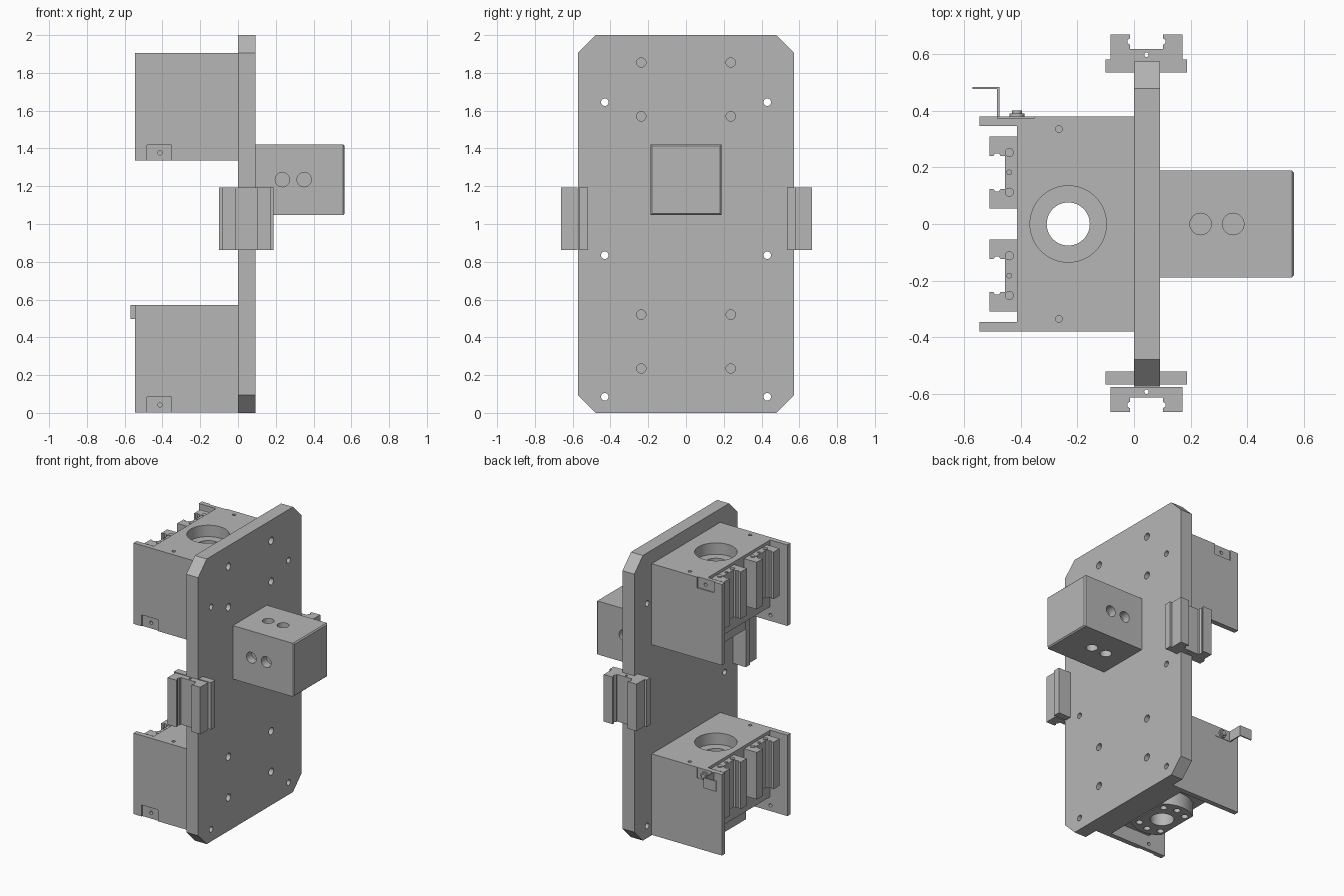
import bpy
import bmesh
from math import cos, sin, pi, radians
from mathutils import Vector

cube = bpy.data.objects.get("Cube")
if cube:
    bpy.data.objects.remove(cube, do_unlink=True)

grey = bpy.data.materials.new("machined_grey")
grey.use_nodes = True
grey.diffuse_color = (0.47, 0.47, 0.47, 1)
grey.node_tree.nodes["Principled BSDF"].inputs["Base Color"].default_value = grey.diffuse_color


def prism(name, pts, lo, hi, axis="Z"):
    """Extrude a 2D profile along an axis; points use the other two axes in order."""
    place = {"X": lambda a, b, t: (t, a, b),
             "Y": lambda a, b, t: (a, t, b),
             "Z": lambda a, b, t: (a, b, t)}[axis]
    bm = bmesh.new()
    low = [bm.verts.new(place(a, b, lo)) for a, b in pts]
    high = [bm.verts.new(place(a, b, hi)) for a, b in pts]
    bm.faces.new(low)
    bm.faces.new(high)
    for i in range(len(pts)):
        j = (i + 1) % len(pts)
        bm.faces.new((low[i], low[j], high[j], high[i]))
    bmesh.ops.recalc_face_normals(bm, faces=bm.faces)
    mesh = bpy.data.meshes.new(name)
    bm.to_mesh(mesh)
    bm.free()
    mesh.materials.append(grey)
    ob = bpy.data.objects.new(name, mesh)
    bpy.context.collection.objects.link(ob)
    return ob


def rect(a0, a1, b0, b1):
    return [(a0, b0), (a1, b0), (a1, b1), (a0, b1)]


def circle(a, b, r, n=32):
    return [(a + r * cos(2 * pi * i / n), b + r * sin(2 * pi * i / n)) for i in range(n)]


def cut(ob, pts, lo, hi, axis="Z"):
    """Subtract a prism and discard the cutter."""
    cutter = prism("cutter", pts, lo, hi, axis)
    cutter.hide_render = True
    mod = ob.modifiers.new("cut", "BOOLEAN")
    mod.operation = "DIFFERENCE"
    mod.solver = "EXACT"
    mod.object = cutter
    bpy.context.view_layer.objects.active = ob
    bpy.ops.object.modifier_apply(modifier=mod.name)
    bpy.data.objects.remove(cutter, do_unlink=True)


# Back plate with clipped corners
W, C = 0.573, 0.095
plate = prism("main_plate", [(-W + C, 0), (W - C, 0), (W, C), (W, 2 - C),
                             (W - C, 2), (-W + C, 2), (-W, 2 - C), (-W, C)], 0, 0.092, "X")
for side in (-1, 1):
    for z in (0.085, 0.835, 1.645):
        cut(plate, circle(side * 0.43, z, 0.02, 20), -0.1, 0.2, "X")
    for z in (0.235, 0.52, 1.57, 1.855):
        cut(plate, circle(side * 0.237, z, 0.025, 20), 0.03, 0.2, "X")

# Connection block with paired ports on four sides
block = prism("port_block", rect(-0.188, 0.188, 1.047, 1.422), 0.092, 0.565, "X")
bm = bmesh.new()
bm.from_mesh(block.data)
end_edges = [e for e in bm.edges if all(v.co.x > 0.5 for v in e.verts)]
bmesh.ops.bevel(bm, geom=end_edges, offset=0.008, segments=1, affect="EDGES")
bm.to_mesh(block.data)
bm.free()
for x in (0.235, 0.35):
    for lo, hi in ((1.36, 1.5), (1.0, 1.11)):
        cut(block, circle(x, 0, 0.038), lo, hi)
    for lo, hi in ((0.13, 0.3), (-0.3, -0.13)):
        cut(block, circle(x, 1.235, 0.038), lo, hi, "Y")

# Half outline of a grooved clamp channel: across, outward
HALF = [(0.127, 0), (0.127, 0.088), (0.058, 0.088), (0.058, 0.075), (0.067, 0.07),
        (0.067, 0.058), (0.058, 0.052), (0.058, 0.038)]
CHANNEL = HALF + [(-u, v) for u, v in reversed(HALF)]

# Side sliders gripping the plate edges
for side, word in ((-1, "right"), (1, "left")):
    edge_y = 0.58 if side > 0 else 0.575
    base_y = (0.535, 0.58) if side > 0 else (-0.567, -0.52)
    prism("slider_base_" + word, rect(-0.1, 0.187, *base_y), 0.862, 1.192)
    slider = prism("slider_channel_" + word,
                   [(0.044 + u, side * (edge_y + v)) for u, v in CHANNEL], 0.862, 1.192)
    cut(slider, circle(0.044, side * (edge_y + 0.017), 0.008, 16), 0.8, 1.3)

# Bearing housings
HX = -0.232
HOUSING = [(0, -0.38), (-0.545, -0.38), (-0.545, -0.345), (-0.412, -0.345),
           (-0.412, 0.345), (-0.545, 0.345), (-0.545, 0.38), (0, 0.38)]
for z0, word in ((0.003, "lower"), (1.337, "upper")):
    top = z0 + 0.568
    housing = prism("housing_" + word, HOUSING, z0, top)
    # open pocket underneath, stepped bore, and top screw holes
    cut(housing, rect(-0.6, -0.1, -0.345, 0.345), z0 - 0.1, z0 + 0.1)
    cut(housing, circle(HX, 0, 0.076, 48), z0 - 0.1, top + 0.1)
    cut(housing, circle(HX, 0, 0.135, 48), top - 0.08, top + 0.1)
    for side in (-1, 1):
        cut(housing, circle(-0.265, side * 0.335, 0.012, 16), top - 0.05, top + 0.1)
    # cable tab seats: low on the right wall, high on the left wall
    for side, lo, hi, hole_z in ((-1, z0 - 0.01, z0 + 0.08, z0 + 0.04),
                                 (1, top - 0.075, top + 0.01, top - 0.04)):
        ys = sorted((side * 0.372, side * 0.5))
        cut(housing, rect(-0.482, -0.353, lo, hi), *ys, "Y")
        ys = sorted((side * 0.33, side * 0.5))
        cut(housing, circle(-0.413, hole_z, 0.012, 16), *ys, "Y")

    # flat-sided bearing flange under the bore
    outline = []
    for s in (1, -1):
        for i in range(13):
            a = radians(90 * s + (i - 6) * 6.4)
            outline.append((HX + 0.2 * cos(a), 0.2 * sin(a)))
    flange = prism("bearing_flange_" + word, outline, z0, z0 + 0.1)
    cut(flange, circle(HX, 0, 0.076, 48), z0 - 0.1, z0 + 0.2)
    for s in (1, -1):
        for d in (-36, 0, 36):
            a = radians(90 * s + d)
            cut(flange, circle(HX + 0.148 * cos(a), 0.148 * sin(a), 0.022, 20),
                z0 - 0.1, z0 + 0.04)

    # pair of vertical clamp channels with screws on top
    for side, name in ((-1, "right"), (1, "left")):
        y = side * 0.182
        rail_top = top - 0.02
        prism("clamp_channel_%s_%s" % (word, name),
              [(-0.412 - v * 1.12, y + u) for u, v in CHANNEL], rail_top - 0.33, rail_top)
        for dy, r in ((-0.07, 0.016), (0, 0.01), (0.07, 0.016)):
            prism("clamp_screw_%s_%s" % (word, name), circle(-0.44, y + dy, r, 16),
                  rail_top - 0.01, rail_top + 0.006)

# Bent bracket and its screw on the lower housing
T = 0.008
BRACKET = [(-0.355, 0.372), (-0.355, 0.38), (-0.475, 0.38), (-0.475, 0.484), (-0.57, 0.484),
           (-0.57, 0.484 - T), (-0.475 - T, 0.484 - T), (-0.475 - T, 0.372)]
prism("bent_bracket", BRACKET, 0.498, 0.571)
prism("bracket_screw", circle(-0.413, 0.53, 0.027, 20), 0.378, 0.39, "Y")
prism("bracket_screw_crown", circle(-0.413, 0.53, 0.017, 20), 0.39, 0.4, "Y")

# Smooth round walls, keep edges crisp
bpy.ops.object.select_all(action="DESELECT")
for ob in bpy.context.collection.objects:
    if ob.type == "MESH":
        ob.select_set(True)
        bpy.context.view_layer.objects.active = ob
bpy.ops.object.shade_smooth_by_angle(angle=radians(30))
